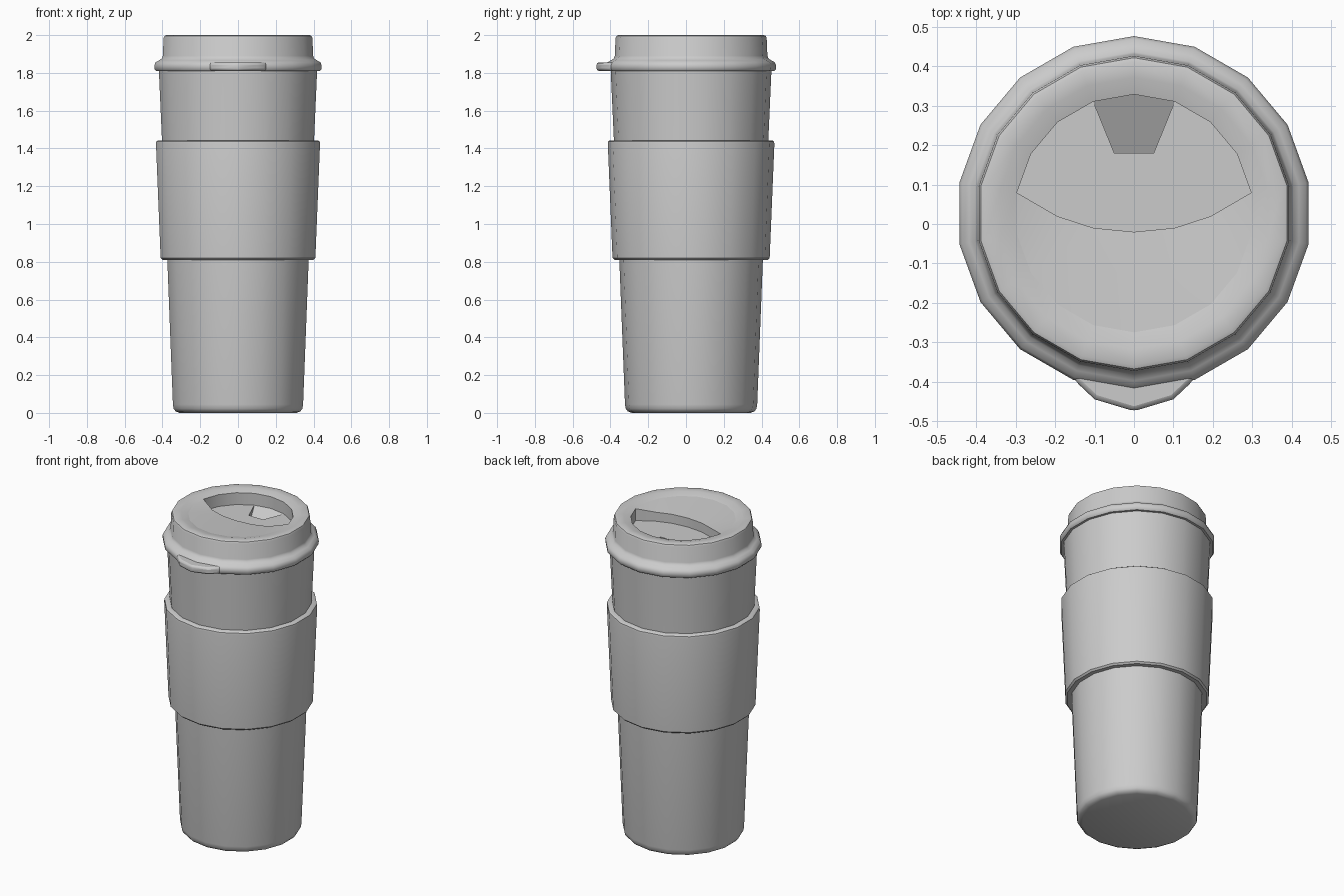
import bpy, bmesh, math

if "Cube" in bpy.data.objects:
    bpy.data.objects.remove(bpy.data.objects["Cube"])

SIDES = 18
AXIS_Y = 0.027      # the spout shifts the round body slightly backwards
OPENING_R = 0.302

grey = bpy.data.materials.new("plain grey")
grey.use_nodes = True
grey.diffuse_color = (0.6, 0.6, 0.6, 1)
grey.node_tree.nodes["Principled BSDF"].inputs["Base Color"].default_value = (0.6, 0.6, 0.6, 1)


def rim_point(r, degrees, z):
    """Point on a ring, measured from the back, clockwise from above."""
    a = math.radians(degrees)
    return (r * math.sin(a), AXIS_Y + r * math.cos(a), z)


def finish(name, bm, bevel=0, fix_normals=True):
    if fix_normals:
        bmesh.ops.recalc_face_normals(bm, faces=bm.faces)
    mesh = bpy.data.meshes.new(name)
    bm.to_mesh(mesh)
    bm.free()
    mesh.materials.append(grey)
    obj = bpy.data.objects.new(name, mesh)
    bpy.context.collection.objects.link(obj)
    if bevel:
        mod = obj.modifiers.new("soft edges", "BEVEL")
        mod.width, mod.segments, mod.limit_method = bevel, 2, "ANGLE"
    bpy.ops.object.select_all(action="DESELECT")
    obj.select_set(True)
    bpy.context.view_layer.objects.active = obj
    bpy.ops.object.shade_smooth_by_angle(angle=math.radians(42))
    return obj


def lathe(name, profile, cap_ends=False, closed=False):
    bm = bmesh.new()
    rings = [[bm.verts.new(rim_point(r, 360 * i / SIDES, z)) for i in range(SIDES)]
             for r, z in profile]
    pairs = list(zip(rings, rings[1:]))
    if closed:
        pairs.append((rings[-1], rings[0]))
    for low, high in pairs:
        for i in range(SIDES):
            j = (i + 1) % SIDES
            bm.faces.new((low[i], high[i], high[j], low[j]))
    if cap_ends:
        bm.faces.new(rings[0])
        bm.faces.new(rings[-1][::-1])
    return finish(name, bm, fix_normals=cap_ends or closed)


def prism(name, outline, bottom, top, bevel=0):
    bm = bmesh.new()
    face = bm.faces.new([bm.verts.new((x, y, bottom)) for x, y in outline])
    new = bmesh.ops.extrude_face_region(bm, geom=[face])["geom"]
    for v in new:
        if isinstance(v, bmesh.types.BMVert):
            v.co.z = top
    return finish(name, bm, bevel)


# Tapered cup body with a rounded foot
lathe("cup_body", [(0.315, 0), (0.335, 0.008), (0.346, 0.022), (0.35, 0.045),
                   (0.38, 0.81), (0.426, 1.825)], cap_ends=True)

# Grip sleeve around the middle
lathe("grip_sleeve", [(0.37, 0.81), (0.406, 0.81), (0.416, 0.82), (0.441, 1.425),
                      (0.439, 1.437), (0.430, 1.443), (0.398, 1.443)], closed=True)

# Lid: flange, concave step, wall, rounded rim and inner wall
lathe("lid", [(0.40, 1.81), (0.440, 1.81), (0.449, 1.82), (0.450, 1.84), (0.443, 1.856),
              (0.425, 1.866), (0.410, 1.876), (0.404, 1.89), (0.400, 1.985), (0.395, 1.996),
              (0.385, 2.0), (0.345, 1.997), (OPENING_R, 1.985), (OPENING_R, 1.84)])

# Small pull tab at the front of the flange
half = [(0.15, -0.398), (0.1, -0.445)]
prism("pull_tab", [(-0.15, -0.36), *[(-x, y) for x, y in half], (0, -0.475),
                   *half[::-1], (0.15, -0.36)], 1.811, 1.855, 0.012)

# Raised front half of the lid, with a curved step down to the recess
FLOOR, RIM, STEP = 1.91, 1.985, 1.967
curve = [(x, y) for x, y in [(-0.195, 0.02), (-0.103, -0.01), (0, -0.02),
                             (0.103, -0.01), (0.195, 0.02)]]
bm = bmesh.new()
front = [bm.verts.new(rim_point(OPENING_R, a, RIM)) for a in range(80, 281, 20)]
edge = [bm.verts.new((x, y, STEP)) for x, y in curve]
plate = bm.faces.new(front + edge)
bmesh.ops.triangulate(bm, faces=[plate])
step_top = [front[-1], *edge, front[0]]
step_low = [bm.verts.new((v.co.x, v.co.y, FLOOR)) for v in step_top]
for i in range(len(step_top) - 1):
    bm.faces.new((step_top[i], step_low[i], step_low[i + 1], step_top[i + 1]))
for f in bm.faces:
    f.normal_update()
    if f.normal.z < -0.1 or (abs(f.normal.z) < 0.1 and f.normal.y < 0):
        f.normal_flip()
finish("lid_front_plate", bm, fix_normals=False)

# Recessed floor with a tapered drinking pocket that ramps up to the back wall
bm = bmesh.new()
floor_pts = [bm.verts.new(rim_point(OPENING_R, a, FLOOR)) for a in range(280, 341, 20)]
notch = [bm.verts.new((x, 0.18, FLOOR)) for x in (-0.05, 0.05)]
right_pts = [bm.verts.new(rim_point(OPENING_R, a, FLOOR)) for a in range(20, 81, 20)]
low_edge = [bm.verts.new((x, y, FLOOR)) for x, y in curve[::-1]]
floor = bm.faces.new(floor_pts + notch + right_pts + low_edge)
deep = [bm.verts.new((x, 0.18, FLOOR - 0.07)) for x in (-0.05, 0.05)]
back = bm.verts.new(rim_point(OPENING_R, 0, FLOOR))
bm.faces.new((deep[0], deep[1], right_pts[0], back, floor_pts[-1]))
bm.faces.new((notch[0], notch[1], deep[1], deep[0]))
bm.faces.new((floor_pts[-1], notch[0], deep[0]))
bm.faces.new((notch[1], right_pts[0], deep[1]))
bmesh.ops.recalc_face_normals(bm, faces=bm.faces)
floor.normal_update()
if floor.normal.z < 0:
    bmesh.ops.reverse_faces(bm, faces=bm.faces)
finish("lid_recess", bm, fix_normals=False)
